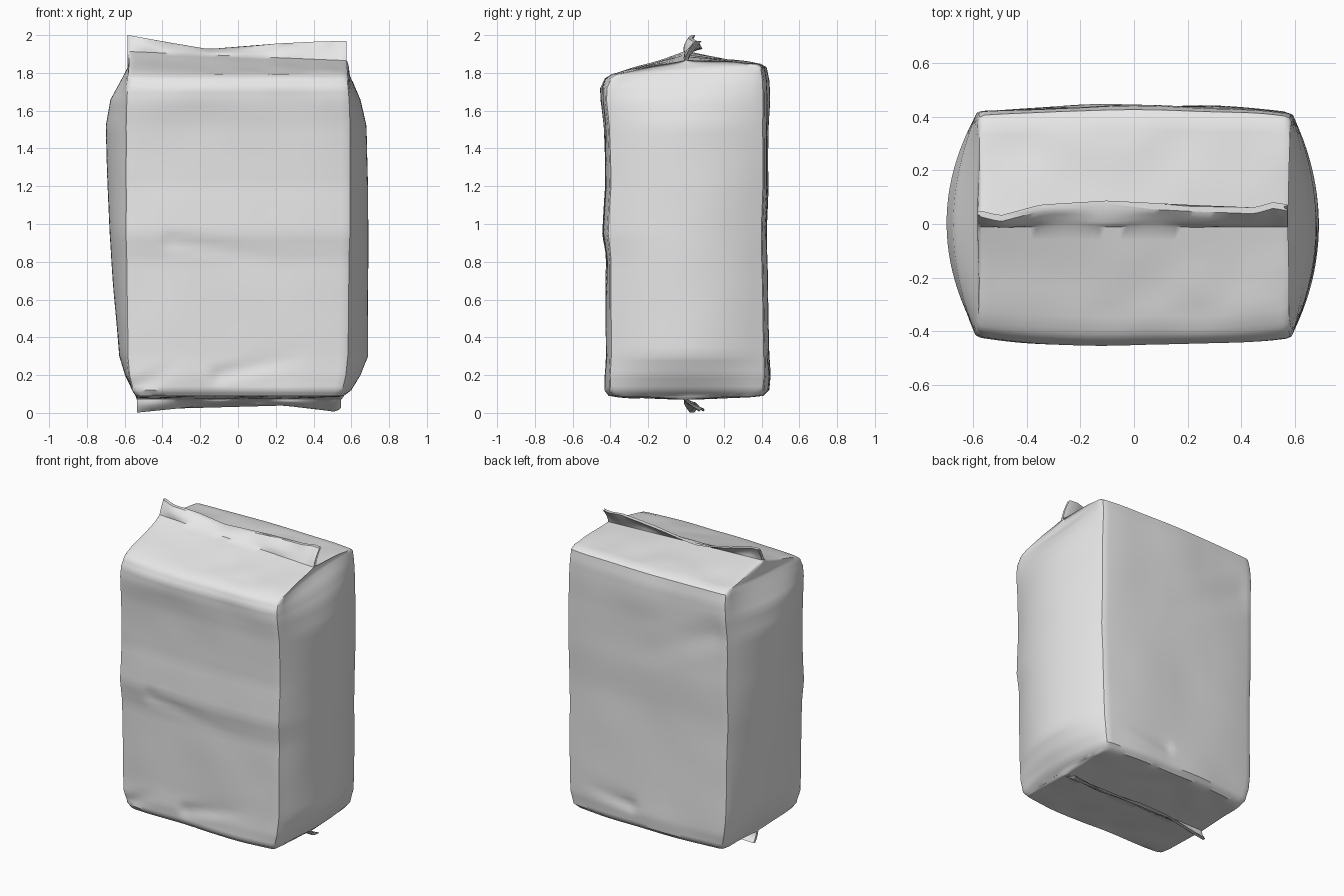
import bpy
import bmesh
import math
from mathutils import Vector, noise

if "Cube" in bpy.data.objects:
    bpy.data.objects.remove(bpy.data.objects["Cube"], do_unlink=True)

paper = bpy.data.materials.new("plain_grey_paper")
paper.use_nodes = True
GREY = (0.8, 0.8, 0.8, 1)
paper.diffuse_color = GREY
bsdf = next(n for n in paper.node_tree.nodes if n.type == "BSDF_PRINCIPLED")
bsdf.inputs["Base Color"].default_value = GREY
bsdf.inputs["Roughness"].default_value = 0.8

WIDE, DEEP = 44, 22      # segments across the broad and narrow panels

# Height, left-hand bulge, right-hand bulge, corner x, front y, back y, rows to next
PROFILE = [
    (0.07, 0.535, 0.545, 0.535, 0.012, 0.012, 8),
    (0.09, 0.54, 0.56, 0.54, 0.40, 0.41, 2),
    (0.12, 0.56, 0.60, 0.56, 0.425, 0.44, 4),
    (0.20, 0.60, 0.65, 0.58, 0.43, 0.445, 4),
    (0.30, 0.63, 0.69, 0.59, 0.425, 0.44, 10),
    (0.80, 0.67, 0.69, 0.595, 0.425, 0.43, 4),
    (0.95, 0.68, 0.69, 0.60, 0.445, 0.43, 6),
    (1.20, 0.69, 0.69, 0.60, 0.425, 0.435, 8),
    (1.52, 0.70, 0.68, 0.60, 0.435, 0.435, 4),
    (1.66, 0.675, 0.65, 0.595, 0.45, 0.44, 3),
    (1.74, 0.63, 0.615, 0.59, 0.45, 0.44, 3),
    (1.80, 0.595, 0.575, 0.585, 0.425, 0.43, 2),
    (1.82, 0.585, 0.565, 0.58, 0.39, 0.40, 8),
    (1.89, 0.585, 0.56, 0.575, 0.012, 0.012, 0),
]

# Paper creases on the broad panels: side, start, end, width, depth
CREASES = [
    (-1, (-0.36, 0.91), (0.25, 0.82), 0.05, 0.014),
    (-1, (-0.10, 0.20), (0.38, 0.31), 0.06, 0.016),
    (-1, (-0.55, 0.13), (-0.30, 0.26), 0.06, 0.014),
    (1, (0.10, 0.24), (0.50, 0.30), 0.06, 0.015),
    (1, (-0.50, 1.55), (0.1, 1.25), 0.12, 0.012),
]


def lerp(a, b, t):
    return a + (b - a) * t


def piecewise(points, x):
    for (x0, y0), (x1, y1) in zip(points, points[1:]):
        if x <= x1:
            return lerp(y0, y1, max(0, (x - x0) / (x1 - x0)))
    return points[-1][1]


def crease_depth(side, x, z):
    total = 0
    for s, a, b, width, depth in CREASES:
        if s != side:
            continue
        a, d = Vector(a), Vector(b) - Vector(a)
        p = Vector((x, z)) - a
        t = max(0, min(1, p.dot(d) / d.length_squared))
        near = max(0, 1 - (p - d * t).length / width)
        total += depth * near * (1 - t)
    return total


def cross_section(left, right, corner, front, back):
    """Rounded rectangle with bowed narrow panels, counter-clockwise."""
    r = min(0.025, front * 0.3)
    pts = []

    def broad(sign, depth):
        for i in range(WIDE + 1):
            s = lerp(-1, 1, i / WIDE)
            bow = 1 - 0.05 * abs(s) ** 3
            pts.append((-sign * s * (corner - r), sign * depth * bow))

    def narrow(sign, reach):
        y0, y1 = -front * 0.95 + r, back * 0.95 - r
        for i in range(DEEP + 1):
            t = i / DEEP
            y = lerp(y0, y1, t if sign > 0 else 1 - t)
            pts.append((sign * lerp(corner, reach, 1 - (2 * t - 1) ** 2), y))

    def rounding(sx, sy, depth):
        k = 0.3 * r
        pts.append((sx * (corner - k), sy * (depth * 0.95 - k)))

    broad(-1, front)
    rounding(1, -1, front)
    narrow(1, right)
    rounding(1, 1, back)
    broad(1, back)
    rounding(-1, 1, back)
    narrow(-1, left)
    rounding(-1, -1, front)
    return pts


def body_ring(z, left, right, corner, front, back):
    ring = []
    roof = max(0, min(1, (z - 1.6) / 0.2))
    closing = min(1, front / 0.3)
    for x, y in cross_section(left, right, corner, front, back):
        h = z + roof * (0.03 * y / 0.43 - 0.025 * x / 0.58 * (1 - closing))
        # Soft crumpling, strongest toward the folded ends
        ends = max(0, abs(z - 0.95) - 0.6) / 0.35
        amount = (0.006 + 0.014 * ends) * closing
        n = noise.noise_vector(Vector((x * 3, y * 3, z * 3.5)))
        side = -1 if y < 0 else 1
        if abs(y) > 0.8 * front:
            y -= side * crease_depth(side, x, z)
        # Sagging sloped panels beside the folded seams
        if z > 1.82 or z < 0.09:
            sag = 0.012 * noise.noise(Vector((x * 5, y * 5, z)))
            h += sag * closing
        ring.append(Vector((x + n.x * amount * 0.4, y + n.y * amount, h)))
    return ring


TOP_EDGE = [(-0.58, 2.0), (-0.36, 1.96), (-0.15, 1.925), (0, 1.935),
            (0.2, 1.955), (0.4, 1.965), (0.58, 1.97)]
TOP_LEAN = [(-0.58, 0.04), (-0.5, 0.02), (-0.35, 0.06), (-0.1, 0.075),
            (0.2, 0.06), (0.45, 0.05), (0.52, 0.07), (0.58, 0.06)]
LOW_EDGE = [(-0.55, 0.0), (-0.3, 0.025), (0, 0.055), (0.3, 0.035), (0.52, 0.005), (0.55, 0.03)]
LOW_LEAN = [(-0.55, 0.03), (-0.2, 0.06), (0.1, 0.03), (0.4, 0.06), (0.55, 0.09)]


def seam_ring(base, edge, lean, t):
    """Carry the closed end of the bag out into a leaning seam flap."""
    ring = []
    for p in base:
        ripple = 0.008 * math.sin(p.x * 17) * math.sin(math.pi * t)
        y = p.y + piecewise(lean, p.x) * t ** 1.4 + ripple
        ring.append(Vector((p.x, y, lerp(p.z, piecewise(edge, p.x), t))))
    return ring


# Body rows
rings = []
for a, b in zip(PROFILE, PROFILE[1:]):
    rings += [body_ring(*(lerp(p, q, i / a[6]) for p, q in zip(a[:6], b[:6])))
              for i in range(a[6])]
rings.append(body_ring(*PROFILE[-1][:6]))

# Seam flaps above and below
steps = [0.25, 0.5, 0.75, 1]
low = [seam_ring(rings[0], LOW_EDGE, LOW_LEAN, t) for t in reversed(steps)]
high = [seam_ring(rings[-1], TOP_EDGE, TOP_LEAN, t) for t in steps]
rings = low + rings + high

bm = bmesh.new()
rows = [[bm.verts.new(p) for p in ring] for ring in rings]
count = len(rows[0])
for lower, upper in zip(rows, rows[1:]):
    for i in range(count):
        j = (i + 1) % count
        bm.faces.new((lower[i], lower[j], upper[j], upper[i]))
bm.faces.new(reversed(rows[0]))
bm.faces.new(rows[-1])
bmesh.ops.recalc_face_normals(bm, faces=bm.faces)

mesh = bpy.data.meshes.new("paper_bag")
bm.to_mesh(mesh)
bm.free()
mesh.materials.append(paper)
bag = bpy.data.objects.new("paper_bag", mesh)
bpy.context.collection.objects.link(bag)

bpy.ops.object.select_all(action="DESELECT")
bag.select_set(True)
bpy.context.view_layer.objects.active = bag
bpy.ops.object.shade_smooth_by_angle(angle=math.radians(40))
